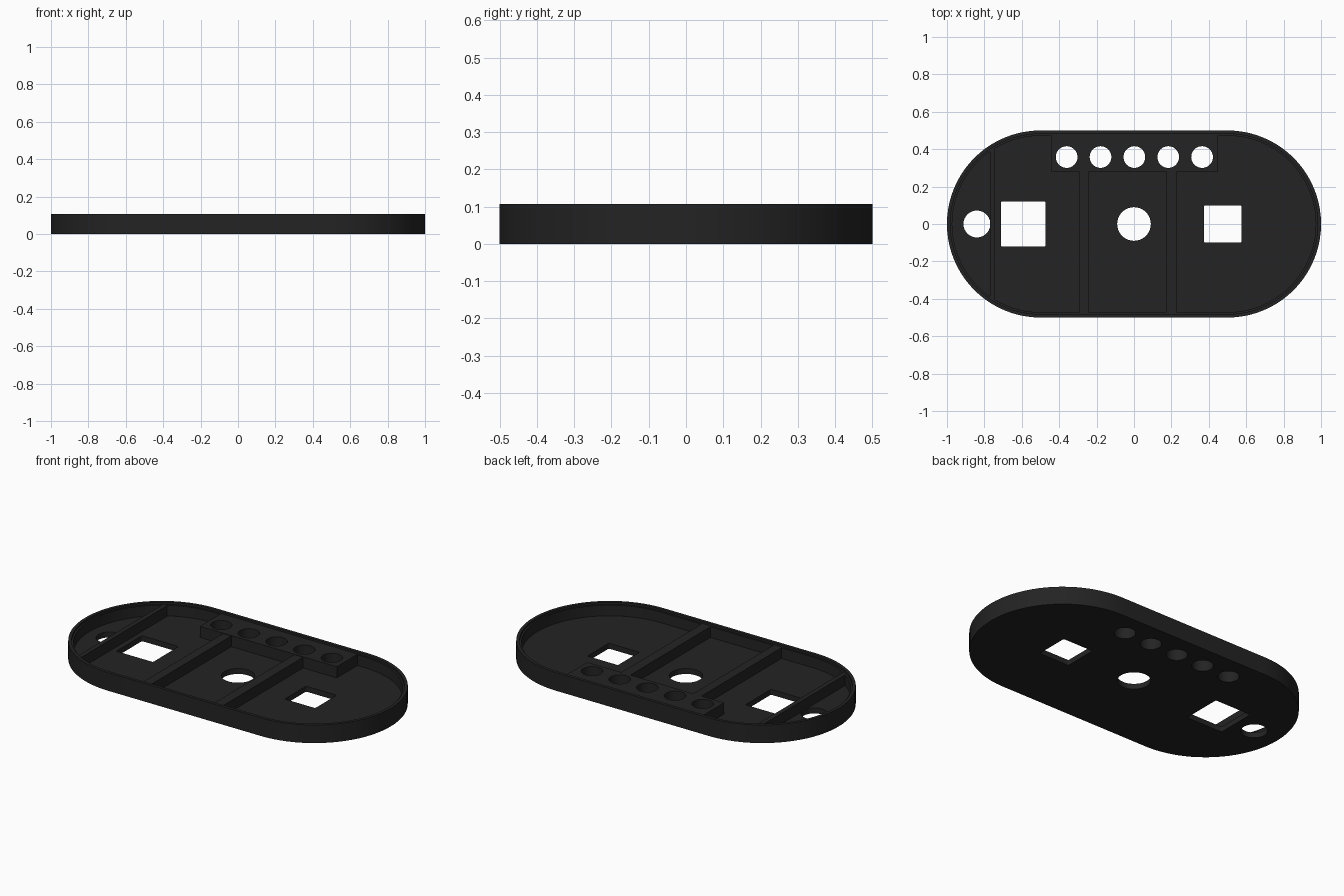
import bpy, bmesh, math

if "Cube" in bpy.data.objects:
    bpy.data.objects.remove(bpy.data.objects["Cube"])

FLOOR, RIB_TOP, RIM_TOP = 0.032, 0.095, 0.107

black = bpy.data.materials.new("matte black")
black.diffuse_color = (0.017, 0.017, 0.017, 1)
black.use_nodes = True
black.node_tree.nodes["Principled BSDF"].inputs["Base Color"].default_value = black.diffuse_color


def finish(bm, name):
    bmesh.ops.recalc_face_normals(bm, faces=bm.faces)
    me = bpy.data.meshes.new(name)
    bm.to_mesh(me)
    bm.free()
    me.materials.append(black)
    ob = bpy.data.objects.new(name, me)
    bpy.context.collection.objects.link(ob)
    return ob


def stadium(r, z, n=40):
    """Outline with two half-circle ends centred at x = +-0.5."""
    pts = []
    for cx, start in ((0.5, -math.pi / 2), (-0.5, math.pi / 2)):
        for i in range(n + 1):
            a = start + math.pi * i / n
            pts.append((cx + r * math.cos(a), r * math.sin(a), z))
    return pts


def rounded_rect(cx, cy, w, h, r=0.008, n=4):
    pts = []
    for k, (sx, sy) in enumerate(((1, 1), (-1, 1), (-1, -1), (1, -1))):
        for i in range(n + 1):
            a = math.pi / 2 * (k + i / n)
            pts.append((cx + sx * (w / 2 - r) + r * math.cos(a),
                        cy + sy * (h / 2 - r) + r * math.sin(a)))
    return pts


def circle(cx, cy, r, n=40):
    return [(cx + r * math.cos(2 * math.pi * i / n),
             cy + r * math.sin(2 * math.pi * i / n)) for i in range(n)]


def loft(bm, rings):
    """Join closed outlines in order and cap both ends."""
    loops = [[bm.verts.new(p) for p in ring] for ring in rings]
    n = len(loops[0])
    for a, b in zip(loops, loops[1:]):
        for i in range(n):
            j = (i + 1) % n
            bm.faces.new((a[i], a[j], b[j], b[i]))
    bm.faces.new(loops[0][::-1])
    bm.faces.new(loops[-1])


def box(name, x0, x1, y0, y1, z0, z1):
    bm = bmesh.new()
    loft(bm, [[(x0, y0, z), (x1, y0, z), (x1, y1, z), (x0, y1, z)] for z in (z0, z1)])
    return finish(bm, name)


# Tray shell: floor, outer wall and a stepped inner lip
bm = bmesh.new()
loft(bm, [stadium(0.5, 0), stadium(0.5, RIM_TOP), stadium(0.482, RIM_TOP),
          stadium(0.482, RIB_TOP), stadium(0.472, RIB_TOP), stadium(0.472, FLOOR)])
tray = finish(bm, "tray_shell")

# Raised block carrying the row of five holes
block = box("hole_block", -0.445, 0.45, 0.28, 0.474, FLOOR - 0.005, RIB_TOP + 0.003)

# Cross ribs
box("left_rib", -0.77, -0.743, -0.4, 0.4, FLOOR - 0.002, RIB_TOP)
box("middle_rib", -0.294, -0.24, -0.474, 0.281, FLOOR - 0.002, RIB_TOP)
box("right_rib", 0.171, 0.23, -0.474, 0.281, FLOOR - 0.002, RIB_TOP)

# Openings: two squares, two round holes and the row of five
openings = [rounded_rect(-0.592, 0, 0.24, 0.24), rounded_rect(0.475, 0, 0.2, 0.2),
            circle(-0.84, 0, 0.072), circle(0, 0, 0.09)]
openings += [circle(-0.36 + 0.181 * i, 0.358, 0.058) for i in range(5)]
bm = bmesh.new()
for pts in openings:
    loft(bm, [[(x, y, z) for x, y in pts] for z in (-0.1, 0.3)])
cutter = finish(bm, "opening_cutter")
cutter.hide_render = True

for ob in (tray, block):
    mod = ob.modifiers.new("openings", 'BOOLEAN')
    mod.operation = 'DIFFERENCE'
    mod.solver = 'EXACT'
    mod.object = cutter

# Bake the cuts, then drop the cutter
deps = bpy.context.evaluated_depsgraph_get()
baked = [(ob, bpy.data.meshes.new_from_object(ob.evaluated_get(deps))) for ob in (tray, block)]
for ob, me in baked:
    ob.modifiers.clear()
    ob.data = me
bpy.data.objects.remove(cutter)

# Smooth the curved walls, keep edges crisp
bpy.ops.object.select_all(action='DESELECT')
for ob in (tray, block):
    ob.select_set(True)
bpy.context.view_layer.objects.active = tray
bpy.ops.object.shade_smooth_by_angle(angle=math.radians(30))
